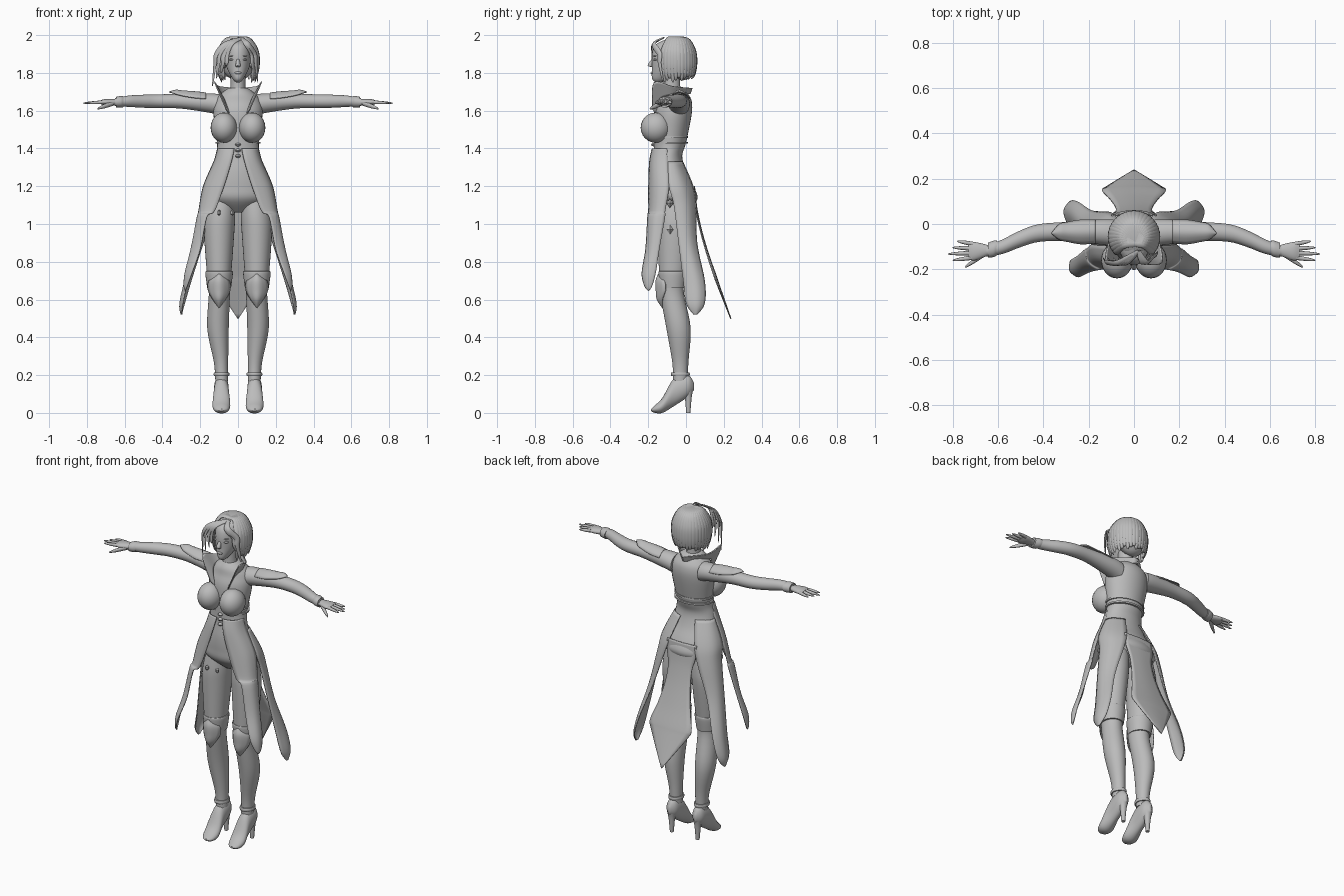
import bpy, bmesh, math
from mathutils import Vector

cube = bpy.data.objects.get("Cube")
if cube:
    bpy.data.objects.remove(cube)

shade = (.5, .5, .5, 1)
grey = bpy.data.materials.new("plain_grey")
grey.use_nodes = True
grey.diffuse_color = shade
grey.node_tree.nodes["Principled BSDF"].inputs["Base Color"].default_value = shade

X, Y, Z = Vector((1, 0, 0)), Vector((0, 1, 0)), Vector((0, 0, 1))
PLANES = {"x": (Y, Z), "y": (X, Z), "z": (X, Y)}


def finish(name, bm, mirror=False, thickness=0):
    bmesh.ops.recalc_face_normals(bm, faces=bm.faces)
    mesh = bpy.data.meshes.new(name)
    bm.to_mesh(mesh)
    bm.free()
    mesh.materials.append(grey)
    part = bpy.data.objects.new(name, mesh)
    bpy.context.collection.objects.link(part)
    bpy.ops.object.select_all(action="DESELECT")
    part.select_set(True)
    bpy.context.view_layer.objects.active = part
    bpy.ops.object.shade_smooth_by_angle(angle=math.radians(45))
    if thickness:
        part.modifiers.new("thickness", "SOLIDIFY").thickness = thickness
    if mirror:
        part.modifiers.new("mirror", "MIRROR")


def smooth_rows(rows, steps=5):
    """Catmull-Rom interpolation through rows of numbers."""
    last = len(rows) - 1
    result = []
    for i in range(last):
        around = (rows[max(i - 1, 0)], rows[i], rows[i + 1], rows[min(i + 2, last)])
        for step in range(steps):
            t = step / steps
            result.append([q + t / 2 * (r - p + t * (2 * p - 5 * q + 4 * r - s + t * (3 * (q - r) + s - p)))
                           for p, q, r, s in zip(*around)])
    return result + [rows[-1]]


def bridge(bm, rings, closed=True):
    for lower, upper in zip(rings, rings[1:]):
        for k in range(0 if closed else 1, len(lower)):
            bm.faces.new((lower[k], lower[k - 1], upper[k - 1], upper[k]))
    if closed:
        bm.faces.new(rings[0])
        bm.faces.new(rings[-1])


def add_loft(bm, rows, axis, sides=32, ratio=1):
    """Each row is x, y, z, radius and optionally a second radius."""
    u, v = PLANES[axis]
    rings = []
    for row in smooth_rows(rows):
        centre, radius = Vector(row[:3]), row[3]
        other = row[4] if len(row) > 4 else radius * ratio
        turns = [math.tau * k / sides for k in range(sides)]
        rings.append([bm.verts.new(centre + u * radius * math.cos(a) + v * other * math.sin(a)) for a in turns])
    bridge(bm, rings)


def loft(name, rows, axis="z", mirror=False, ratio=1):
    bm = bmesh.new()
    add_loft(bm, rows, axis, ratio=ratio)
    finish(name, bm, mirror)


def trunk(name, rows):
    """Centred loft from height, half width, front and back."""
    loft(name, [(0, (front + back) / 2, z, half, (back - front) / 2) for z, half, front, back in rows])


def sheet(name, rows, bulge, outward=None, mirror=True, columns=8):
    """Each row holds two edge points; the cloth between them bows outwards."""
    bm, grid = bmesh.new(), []
    for row in smooth_rows(rows):
        left, right = Vector(row[:3]), Vector(row[3:])
        middle = (left + right) / 2
        away = outward or Vector((middle.x, middle.y + .07, 0)).normalized()
        depth = away * bulge * (right - left).length
        line = [k / columns for k in range(columns + 1)]
        grid.append([bm.verts.new(left.lerp(right, t) + depth * math.sin(math.pi * t)) for t in line])
    bridge(bm, grid, closed=False)
    finish(name, bm, mirror, thickness=.006)


def coat_tail(name, rows):
    """Each row is a height and the plan positions of both edges."""
    sheet(name, [(xa, ya, z, xb, yb, z) for z, xa, ya, xb, yb in rows], bulge=.22)


def ball(name, centre, size, mirror=False, sides=24):
    bm = bmesh.new()
    bmesh.ops.create_uvsphere(bm, u_segments=sides, v_segments=sides // 2, radius=1)
    bmesh.ops.scale(bm, vec=size, verts=bm.verts)
    bmesh.ops.translate(bm, vec=centre, verts=bm.verts)
    finish(name, bm, mirror)


def add_strand(bm, path, width):
    """Flat tapered lock of hair lying against the skull."""
    skull = Vector((0, -.06, 1.87))
    points = [Vector(p) for p in smooth_rows(path)]
    last = len(points) - 1
    rings = []
    for i, point in enumerate(points):
        along = points[min(i + 1, last)] - points[max(i - 1, 0)]
        outward = (point - skull).normalized()
        side = along.cross(outward).normalized()
        taper = width * math.sin(math.pi * (.15 + .83 * i / last)) ** .7
        turns = [math.tau * k / 8 for k in range(8)]
        rings.append([bm.verts.new(point + (side * math.cos(a) + outward * math.sin(a) * .45) * taper) for a in turns])
    bridge(bm, rings)


# Torso, bust, neck and collar
trunk("torso", [(1.72, .05, -.12, -.02), (1.69, .09, -.14, .01), (1.65, .12, -.15, .03), (1.58, .13, -.17, .03),
                (1.43, .11, -.17, 0), (1.36, .12, -.17, -.02), (1.28, .14, -.18, 0), (1.2, .17, -.18, .04),
                (1.13, .17, -.17, .06), (1.06, .05, -.1, 0)])
ball("bust", (.075, -.16, 1.51), (.07, .08, .08), mirror=True)
trunk("neck", [(1.67, .05, -.13, -.02), (1.72, .04, -.12, -.03), (1.8, .04, -.12, -.03)])
sheet("collar", [(.04, -.16, 1.58, .06, -.18, 1.61), (.07, -.14, 1.66, .12, -.17, 1.75),
                 (.08, -.07, 1.69, .1, -.07, 1.73), (0, .02, 1.69, 0, .03, 1.72)], bulge=0)
for height in (1.43, 1.46):
    loft("chest_band", [(0, -.08, height + edge, .12, .09) for edge in (-.005, .005)])
for height in (1.36, 1.39, 1.42):
    ball("front_clasp", (0, -.17, height), (.015, .015, .01), sides=8)

# Head with simple features
trunk("head", [(1.75, .01, -.16, -.13), (1.77, .03, -.18, -.09), (1.83, .06, -.18, -.02), (1.9, .07, -.18, .02),
               (1.95, .06, -.16, .01), (1.98, .02, -.1, -.03)])
loft("nose", [(0, -.17, 1.88, .006), (0, -.19, 1.84, .013), (0, -.17, 1.83, .008)])
ball("lips", (0, -.175, 1.8), (.018, .012, .008))
ball("ears", (.07, -.065, 1.85), (.008, .016, .026), mirror=True)
for name, height, tall in (("eyes", 1.87, .007), ("brows", 1.89, .004)):
    ball(name, (.03, -.16, height), (.017, .014, tall), mirror=True)

# Bobbed hair: inner volume, strands all round, then a parted fringe
ball("hair_crown", (0, -.055, 1.91), (.09, .1, .08))
ball("hair_back", (0, -.02, 1.86), (.09, .07, .1))
bm = bmesh.new()
count = 27
for i in range(count):
    angle = math.radians(-38 + 256 * i / (count - 1))
    c, s = math.cos(angle), math.sin(angle)
    ends = 1.75 + .02 * max(s, 0) + .01 * (i % 3)
    fall = [(.06, 1.98), (.1, 1.92), (.108, 1.85), (.1, 1.79), (.09, ends)]
    add_strand(bm, [(.01, -.09, 1.985)] + [(r * c, r * s - .056, z) for r, z in fall], width=.019)
for tip, end in ((-.135, 1.73), (-.115, 1.77), (-.09, 1.8), (-.07, 1.85), (.105, 1.75), (.085, 1.8)):
    brow = -.17 if tip < 0 else -.14
    add_strand(bm, [(.02, -.12, 1.985), (tip / 2, -.17, 1.955), (tip * .85, brow, 1.9),
                    (tip * .9, brow, 1.85), (tip, brow + .02, end)], width=.016)
finish("hair_strands", bm)

# Arms, cuffs, hands and shoulder pads
loft("arms", [(.09, -.04, 1.63, .06), (.15, -.035, 1.64, .055), (.3, -.033, 1.65, .042), (.42, -.04, 1.65, .039),
              (.5, -.065, 1.65, .037), (.58, -.1, 1.65, .032), (.65, -.12, 1.645, .023)], "x", mirror=True, ratio=.93)
loft("cuffs", [(.605, -.105, 1.647, .033), (.62, -.11, 1.647, .036), (.645, -.116, 1.645, .033)],
     "x", mirror=True, ratio=.85)
bm = bmesh.new()
add_loft(bm, [(.64, -.116, 1.645, .022, .017), (.7, -.12, 1.645, .04, .017), (.73, -.12, 1.645, .036, .009)], "x")


def add_finger(root, tip, radius):
    ends = Vector(root), Vector(tip)
    add_loft(bm, [(*ends[0].lerp(ends[1], t), radius * math.sqrt(1.02 - t * t)) for t in (0, .5, .9, 1)], "x", sides=10)


for k in range(4):
    offset = .03 - .02 * k
    add_finger((.71, offset - .118, 1.645), (.82 - .02 * abs(k - 2), offset * 1.4 - .118, 1.64), radius=.01)
add_finger((.66, -.13, 1.64), (.745, -.19, 1.61), radius=.014)
finish("hands", bm, mirror=True)
sheet("shoulder_pads", [(x, front, z, x, back, z) for x, z, front, back in
                        ((.17, 1.665, -.085, .02), (.23, 1.67, -.09, .02), (.29, 1.68, -.08, .01),
                         (.33, 1.69, -.07, 0), (.365, 1.7, -.042, -.04))], bulge=.3, outward=Z)

# Legs, boot tops, knee guards and heeled shoes
loft("legs", [(.085, -.06, 1.13, .07), (.095, -.06, 1.04, .08), (.1, -.06, .95, .08), (.1, -.07, .73, .064),
              (.098, -.075, .64, .056), (.106, -.04, .45, .057), (.09, -.03, .27, .038), (.086, -.03, .17, .034)],
     mirror=True, ratio=1.13)
loft("boot_tops", [(.1, -.07, z, r) for z, r in ((.66, .063), (.74, .073), (.75, .066))], mirror=True, ratio=1.05)
sheet("knee_guards", [(.1 - half, y, z, .1 + half, y, z) for z, half, y in
                      ((.735, .01, -.14), (.7, .055, -.115), (.65, .06, -.11), (.6, .035, -.125), (.555, .001, -.125))],
      bulge=.42, outward=-Y)
loft("shoes", [(.088, y, (sole + top) / 2, half, (top - sole) / 2) for y, sole, top, half in
               ((-.185, .01, .02, .015), (-.165, 0, .04, .036), (-.125, 0, .08, .047), (-.065, .035, .18, .04),
                (.01, .085, .2, .035), (.042, .12, .16, .008))], "y", mirror=True)
loft("shoe_heels", [(.088, .01, .12, .027), (.088, .012, .08, .018), (.088, .012, 0, .011)], mirror=True)
loft("ankle_straps", [(.087, -.03, z, r) for z, r in ((.195, .04), (.205, .042), (.215, .04))], mirror=True, ratio=1.2)

# Long coat: open front panels, side panels and one pointed back tail
coat_tail("front_coat_tails", [(1.4, .02, -.18, .11, -.1), (1.33, .035, -.195, .13, -.095), (1.2, .075, -.2, .185, -.09),
                               (1.07, .125, -.2, .21, -.11), (1.04, .165, -.205, .215, -.11), (.87, .2, -.215, .25, -.14),
                               (.74, .245, -.235, .28, -.16), (.67, .27, -.22, .285, -.18), (.645, .278, -.2, .28, -.198)])
coat_tail("side_coat_tails", [(1.33, .13, -.095, .05, -.015), (1.2, .185, -.09, .085, .04), (1.1, .2, -.065, .115, .055),
                              (.9, .235, -.04, .185, .06), (.7, .27, -.015, .25, .1), (.58, .295, 0, .285, .1),
                              (.52, .3, .04, .3, .06)])
back_rows = []
for z, half in ((1.2, .1), (1.12, .095), (1.05, .08), (.95, .085), (.83, .11), (.73, .14), (.68, .12), (.5, .002)):
    y = .04 + .2 * ((1.2 - z) / .7) ** 1.5
    back_rows.append((-half, y, z, half, y, z))
sheet("back_coat_tail", back_rows, bulge=.04, outward=Y, mirror=False)

# Diamond studs on the hips and thigh
for height in (.97, 1.11):
    ball("hip_studs", (.18, -.085, height), (.014, .018, .026), mirror=True, sides=4)
for x in (-.1, -.03):
    ball("thigh_stud", (x, -.158, 1.06), (.012, .012, .016), sides=6)
